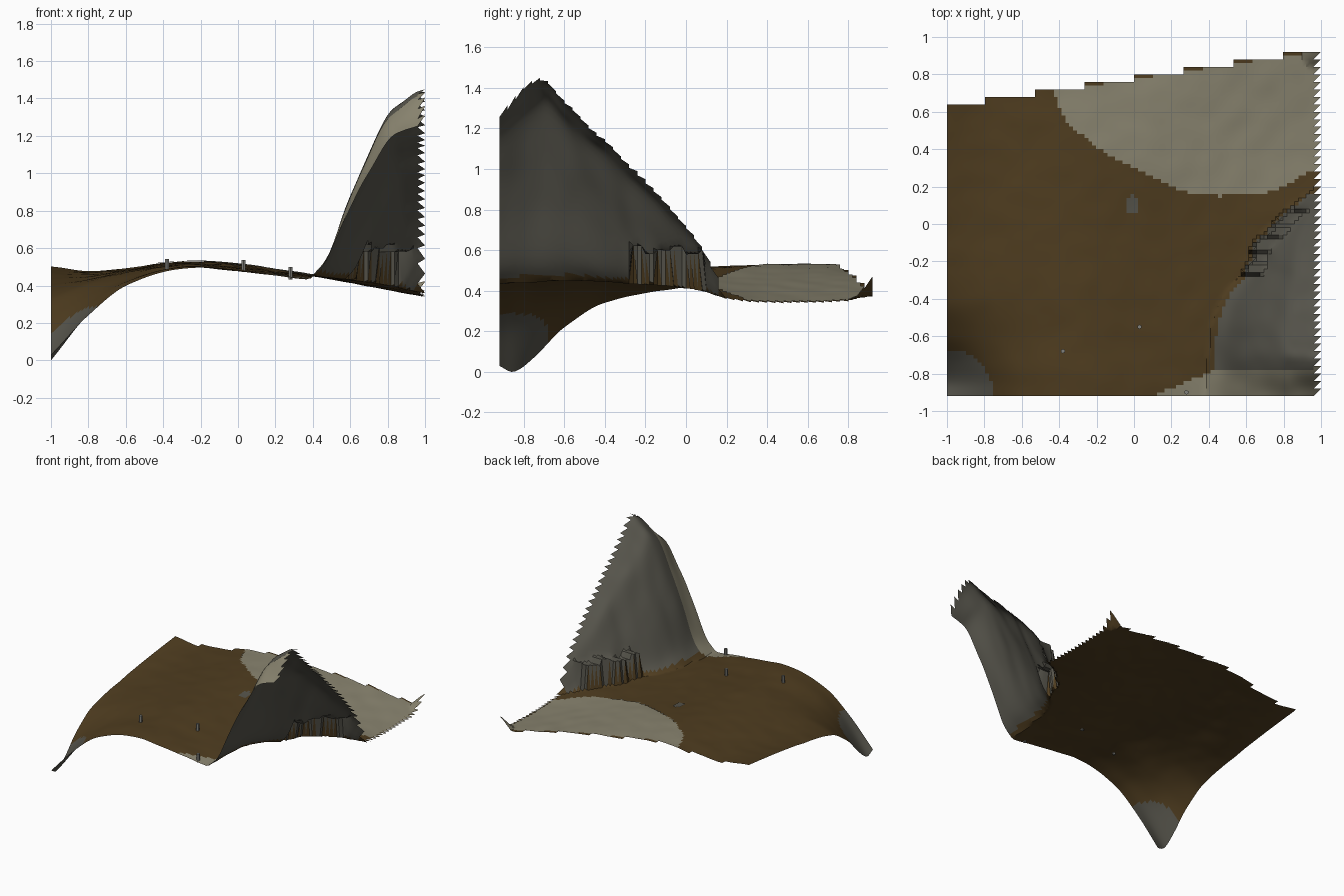
import bpy, bmesh, math
from mathutils import Vector, noise

if "Cube" in bpy.data.objects:
    bpy.data.objects.remove(bpy.data.objects["Cube"])


def material(name, rgb):
    m = bpy.data.materials.new(name)
    m.diffuse_color = (*rgb, 1)
    m.use_nodes = True
    m.node_tree.nodes["Principled BSDF"].inputs["Base Color"].default_value = m.diffuse_color
    return m


EARTH = material("brown earth", (0.078, 0.046, 0.014))
SAND = material("pale sand", (0.25, 0.23, 0.16))
ROCK = material("grey rock", (0.092, 0.088, 0.070))
POST = material("light grey post", (0.22, 0.22, 0.20))


def spline(xs, vs, x):
    """Smooth interpolation (cubic Hermite)."""
    x = min(max(x, xs[0]), xs[-1])
    i = 0
    while i < len(xs) - 2 and x > xs[i + 1]:
        i += 1

    def slope(k):
        a, b = max(k - 1, 0), min(k + 1, len(xs) - 1)
        return (vs[b] - vs[a]) / (xs[b] - xs[a])
    h = xs[i + 1] - xs[i]
    t = (x - xs[i]) / h
    return ((2*t**3 - 3*t*t + 1) * vs[i] + (t**3 - 2*t*t + t) * h * slope(i)
            + (3*t*t - 2*t**3) * vs[i + 1] + (t**3 - t*t) * h * slope(i + 1))


# Rolling ground: height profiles along x at several y stations
GX = [-1, -0.8, -0.6, -0.3, 0, 0.4, 1]
GROUND = {
    -0.92: [0.03, 0.24, 0.40, 0.49, 0.475, 0.43, 0.37],
    -0.85: [0.00, 0.25, 0.405, 0.495, 0.48, 0.435, 0.38],
    -0.75: [0.07, 0.29, 0.42, 0.50, 0.48, 0.44, 0.39],
    -0.60: [0.22, 0.35, 0.43, 0.50, 0.48, 0.45, 0.40],
    -0.40: [0.34, 0.41, 0.46, 0.51, 0.49, 0.45, 0.40],
    0.00: [0.42, 0.44, 0.48, 0.515, 0.50, 0.45, 0.38],
    0.40: [0.475, 0.465, 0.485, 0.525, 0.515, 0.45, 0.34],
    0.92: [0.53, 0.49, 0.50, 0.53, 0.50, 0.46, 0.35],
}
# Hill: foot line, crest height on the right edge, and slope shape
FOOT_Y = [-0.92, -0.7, -0.5, -0.36, -0.27, -0.1, 0.1, 0.2]
FOOT_X = [0.38, 0.40, 0.43, 0.50, 0.58, 0.65, 0.85, 1.0]
TOP_Y = [-0.92, -0.72, -0.6, -0.4, -0.2, 0, 0.1, 0.18]
TOP_Z = [1.27, 1.45, 1.34, 1.14, 0.95, 0.72, 0.58, 0.42]
RISE_T = [0, 0.15, 0.32, 0.5, 0.66, 0.8, 1]
RISE_F = [0, 0.13, 0.42, 0.67, 0.87, 0.94, 1]


def hill_part(x, y):
    if y > 0.18:
        return 0
    foot = spline(FOOT_Y, FOOT_X, y)
    return max(0, (x - foot) / (1.001 - foot))


def height(x, y):
    z = spline(list(GROUND), [spline(GX, row, x) for row in GROUND.values()], y)
    t = hill_part(x, y)
    if t > 0:
        z += max(0, spline(TOP_Y, TOP_Z, y) - z) * spline(RISE_T, RISE_F, t)
        z += 0.02 * min(1, 3 * t) * noise.noise(Vector((x * 9, y * 9, 3)))
    # blocky rock outcrop folded into the hill foot
    if -0.27 < y < 0.08:
        block = math.floor(y / 0.07)
        d = x - spline(FOOT_Y, FOOT_X, y) - 0.025 * (block % 2)
        if 0 < d < 0.12:
            z = max(z, 0.58 + 0.02 * (block % 3))
    # upturned back right corner
    z += 0.13 * max(0, 1 - math.hypot(x - 1, y - 0.93) / 0.11)
    z += 0.004 * noise.noise(Vector((x * 8, y * 8, 0)))
    return max(0, z)


def is_sand(x, y):
    edge = spline([-0.43, -0.38, -0.25, -0.1, 0.1, 0.25, 0.45, 0.75, 1],
                  [0.71, 0.58, 0.45, 0.35, 0.25, 0.18, 0.15, 0.18, 0.32], x)
    beach = x > -0.43 and edge < y < 0.715 + 0.15 * (x + 0.4)
    shore = y < min(-0.77, -0.92 + 0.42 * (x - 0.1))
    return beach or shore


def is_patch(x, y):
    return math.hypot((x + 0.01) / 0.036, (y - 0.105) / 0.05) < 1


def ground_colour(x, y, z):
    if hill_part(x, y) > 0.05 or (x > 0.5 and y < 0.1 and z > 0.5):
        return 1
    if math.hypot(x + 1, y + 0.92) < 0.25:
        return 1
    return 0


COLS = [-1 + 1.96 * i / 96 for i in range(97)] + [1.0]
ROWS = [-0.92 + 1.84 * j / 92 for j in range(93)]


def sheet(name, keep, lift, mats, colour):
    """Grid over the terrain, keeping the cells that pass the rule."""
    bm = bmesh.new()
    grid = [[bm.verts.new((x, y, height(x, y) + lift)) for y in ROWS] for x in COLS]

    def add(cells):
        vs = [grid[i][j] for i, j in cells]
        c = sum((v.co for v in vs), Vector()) / len(vs)
        if keep(c.x, c.y):
            bm.faces.new(vs).material_index = colour(*c)

    for i in range(96):
        for j in range(92):
            add([(i, j), (i + 1, j), (i + 1, j + 1), (i, j + 1)])
    # saw-toothed right edge
    for j in range(0, 91, 2):
        add([(96, j), (97, j + 2), (96, j + 2), (96, j + 1)])
    bmesh.ops.delete(bm, geom=[v for v in bm.verts if not v.link_faces], context='VERTS')
    me = bpy.data.meshes.new(name)
    bm.to_mesh(me)
    bm.free()
    for m in mats:
        me.materials.append(m)
    ob = bpy.data.objects.new(name, me)
    bpy.context.collection.objects.link(ob)
    bpy.ops.object.select_all(action='DESELECT')
    bpy.context.view_layer.objects.active = ob
    ob.select_set(True)
    bpy.ops.object.shade_smooth_by_angle(angle=math.radians(30))


def inside_steps(x, y):
    return y < 0.63 + 0.0415 * math.floor((x + 1.06) / 0.265)


# Ground with hill, then thin layers of sand and a rock patch on top
sheet("ground_and_hill", inside_steps, 0, [EARTH, ROCK], ground_colour)
sheet("sand_layer", lambda x, y: is_sand(x, y) and inside_steps(x, y), 0.004,
      [SAND], lambda x, y, z: 0)
sheet("rock_patch", is_patch, 0.004, [ROCK], lambda x, y, z: 0)

# Small marker posts
for k, (x, y) in enumerate([(-0.38, -0.68), (0.03, -0.55), (0.28, -0.9)]):
    bpy.ops.mesh.primitive_cylinder_add(vertices=6, radius=0.012, depth=0.065,
                                        location=(x, y, height(x, y) + 0.022))
    post = bpy.context.object
    post.name = f"post_{k + 1}"
    post.data.materials.append(POST)
